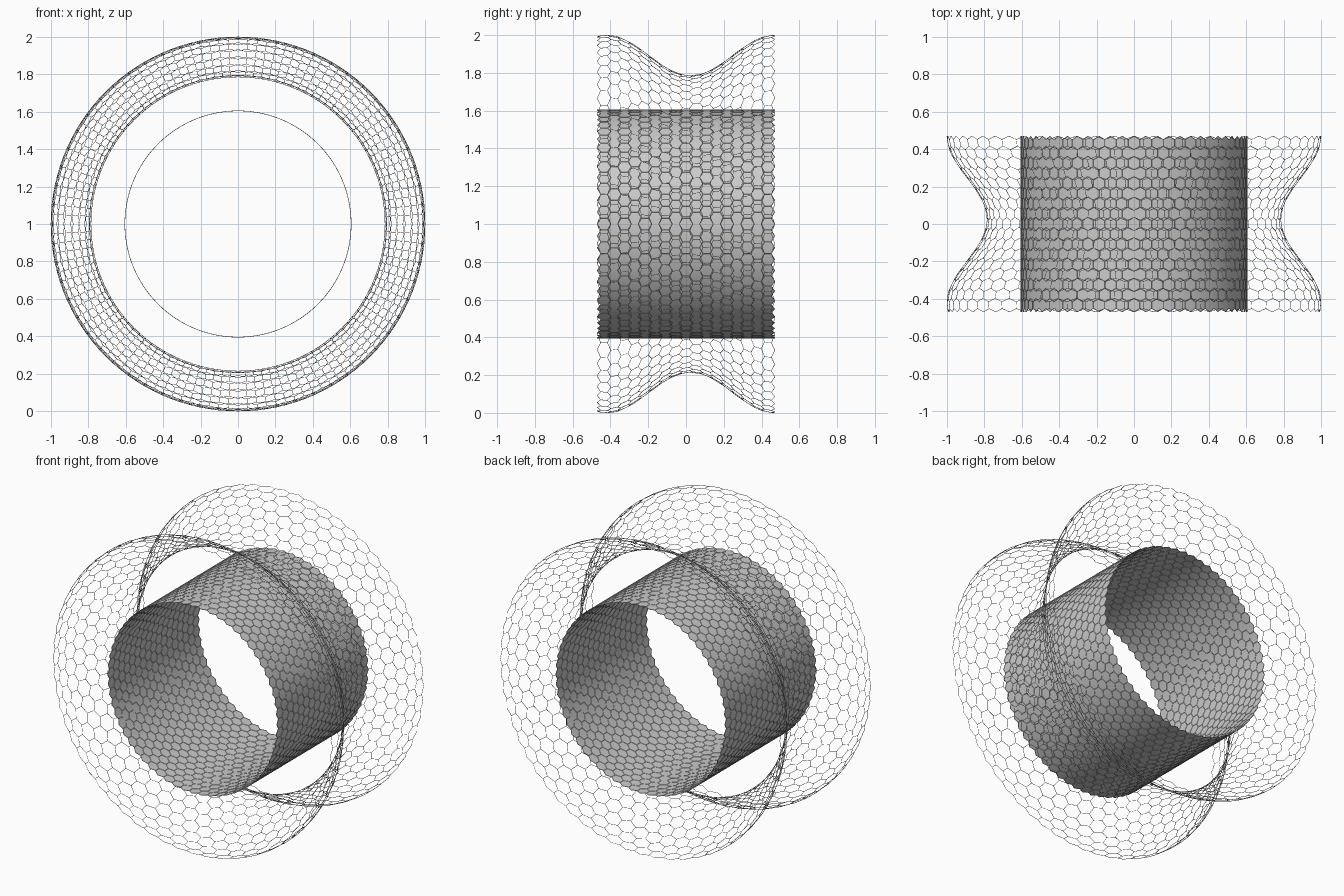
import bpy, bmesh, math

if "Cube" in bpy.data.objects:
    bpy.data.objects.remove(bpy.data.objects["Cube"])

N = 60            # hexagons around
ROWS = 17         # hexagons along the axis
HALF = 0.47       # half length in y
S = 2 * HALF / (1.5 * ROWS + 0.5)   # hexagon edge length


def hex_sheet(name, radius):
    """Honeycomb sheet rolled round the y axis; radius is a function of y."""
    bm = bmesh.new()
    cache = {}

    def vert(i, y):
        i %= 2 * N
        key = (i, round(y, 4))
        if key not in cache:
            a = math.pi * i / N
            r = radius(y)
            cache[key] = bm.verts.new((r * math.sin(a), y, 1 + r * math.cos(a)))
        return cache[key]

    for row in range(ROWS):
        yc = -HALF + S + 1.5 * S * row
        for k in range(N):
            i = 2 * k + row % 2
            ring = [(0, -1), (1, -.5), (1, .5), (0, 1), (-1, .5), (-1, -.5)]
            bm.faces.new([vert(i + di, yc + dy * S) for di, dy in ring])
    bmesh.ops.recalc_face_normals(bm, faces=bm.faces)
    mesh = bpy.data.meshes.new(name)
    bm.to_mesh(mesh)
    bm.free()
    obj = bpy.data.objects.new(name, mesh)
    bpy.context.collection.objects.link(obj)
    return obj


def wire(obj, thickness):
    m = obj.modifiers.new("wire", 'WIREFRAME')
    m.thickness = thickness
    m.use_replace = True
    m.use_even_offset = False
    m.use_boundary = True


def inner(y):
    return 0.605


def waist(y):
    return 0.893 - 0.107 * math.cos(2 * math.pi * (y - 0.025) / 0.89)


# Solid inner tube with zigzag ends
tube = hex_sheet("inner_tube", inner)
for p in tube.data.polygons:
    p.use_smooth = True

# Fine honeycomb lines on the tube
wire(hex_sheet("inner_tube_lines", inner), 0.003)

# Fine waisted honeycomb net round the tube
wire(hex_sheet("outer_net", waist), 0.003)
